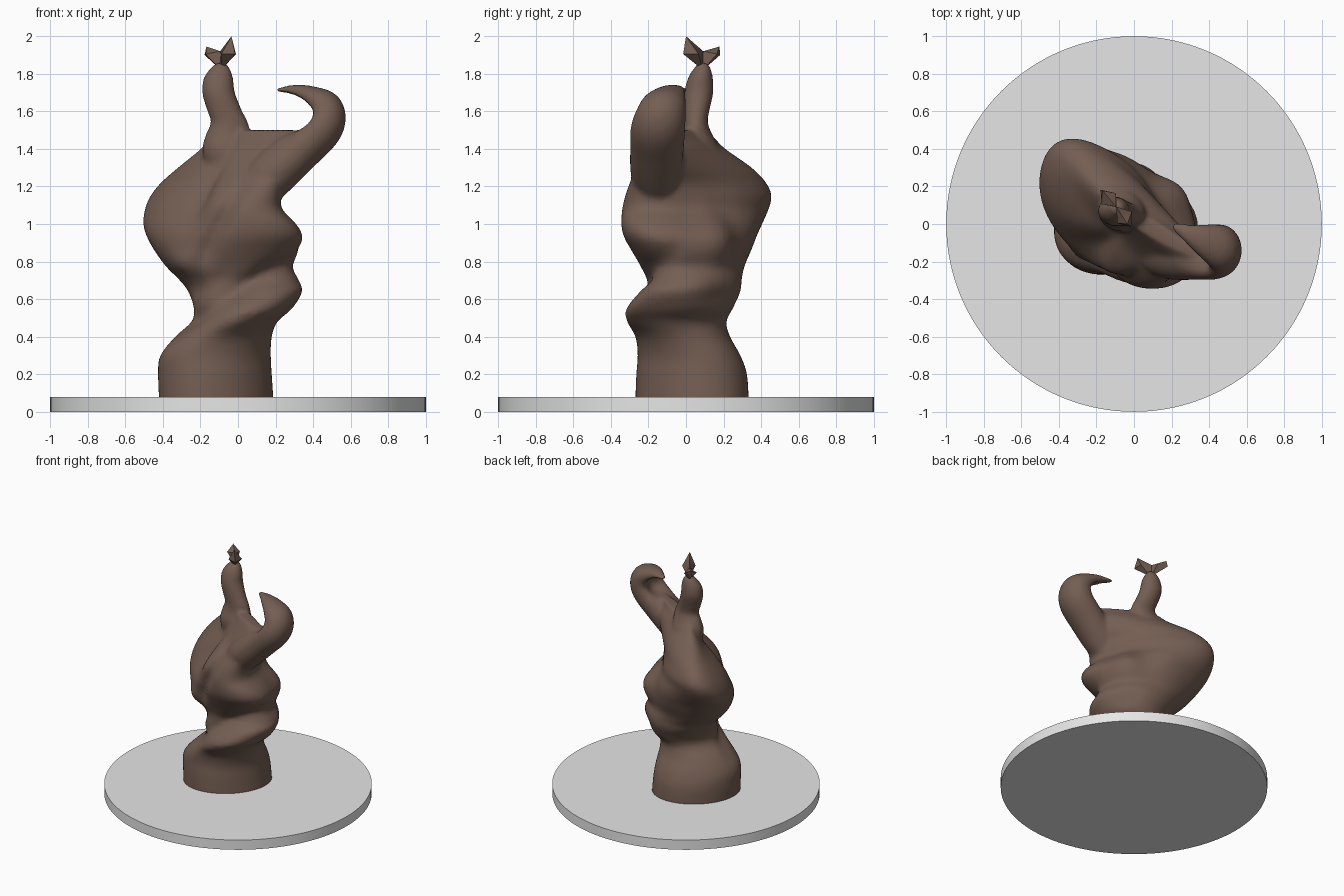
import bpy, bmesh, math
from mathutils import Vector

if "Cube" in bpy.data.objects:
    bpy.data.objects.remove(bpy.data.objects["Cube"])


def material(name, rgb):
    m = bpy.data.materials.new(name)
    m.diffuse_color = (*rgb, 1)
    m.use_nodes = True
    m.node_tree.nodes["Principled BSDF"].inputs["Base Color"].default_value = m.diffuse_color
    return m


BROWN = material("brown_clay", (0.175, 0.112, 0.085))
GREY = material("pale_grey", (0.79, 0.79, 0.80))


def make_object(name, bm, mat):
    bmesh.ops.recalc_face_normals(bm, faces=bm.faces)
    me = bpy.data.meshes.new(name)
    bm.to_mesh(me)
    ob = bpy.data.objects.new(name, me)
    bpy.context.collection.objects.link(ob)
    me.materials.append(mat)
    return ob


def smooth_rows(rows, n):
    """Catmull-Rom interpolation of table rows."""
    out = []
    for i in range(len(rows) - 1):
        a, b, c, d = (rows[max(i - 1, 0)], rows[i], rows[i + 1], rows[min(i + 2, len(rows) - 1)])
        for k in range(n):
            t = k / n
            out.append([0.5 * (2*q + (r-p)*t + (2*p-5*q+4*r-s)*t*t + (3*q-p-3*r+s)*t**3)
                        for p, q, r, s in zip(a, b, c, d)])
    return out + [list(rows[-1])]


def loft(bm, rings):
    vs = [[bm.verts.new(p) for p in r] for r in rings]
    n = len(vs[0])
    for a, b in zip(vs, vs[1:]):
        for i in range(n):
            j = (i + 1) % n
            bm.faces.new((a[i], a[j], b[j], b[i]))
    bm.faces.new(vs[0])
    bm.faces.new(vs[-1])


def bump(z, centre, width):
    return math.exp(-((z - centre) / width) ** 2)


def turn_bump(deg, centre, width):
    """Bump around the axis, wrapping at 360 degrees."""
    return bump((deg - centre + 180) % 360 - 180, 0, width)


N = 72
ANGLES = [2 * math.pi * i / N for i in range(N)]

# Twisted body: z, x min, x max, y min, y max, diagonal lean of the section
BODY = [
    (0.05, -.42, .19, -.27, .335, .2), (0.20, -.425, .18, -.265, .325, .2),
    (0.30, -.41, .175, -.255, .29, .2), (0.40, -.34, .18, -.255, .235, .1),
    (0.48, -.25, .21, -.295, .215, 0), (0.55, -.235, .29, -.305, .25, 0),
    (0.64, -.265, .345, -.255, .29, -.1), (0.70, -.31, .325, -.22, .295, -.1),
    (0.77, -.38, .29, -.24, .305, -.2), (0.85, -.44, .325, -.285, .33, -.3),
    (0.93, -.485, .345, -.33, .355, -.42), (1.0, -.505, .31, -.345, .39, -.52),
    (1.08, -.495, .235, -.34, .43, -.6), (1.15, -.465, .23, -.325, .45, -.67),
    (1.22, -.41, .25, -.30, .425, -.78), (1.30, -.32, .32, -.27, .35, -.9),
    (1.40, -.2, .38, -.24, .21, -1.0), (1.46, -.15, .37, -.22, .15, -1.15),
    (1.50, -.1, .34, -.17, .09, -1.2),
]


def body_ring(row):
    z, x0, x1, y0, y1, lean = row
    ring = []
    for t in ANGLES:
        x = (x0 + x1) / 2 + (x1 - x0) / 2 * math.cos(t)
        y = (y0 + y1) / 2 + (y1 - y0) / 2 * math.sin(t + lean)
        deg = math.degrees(math.atan2(y, x)) % 360
        # spiral fold, the groove above it, and the groove beside the left lobe
        w = max(0, -math.sin(math.radians(deg))) ** 0.7
        zr = 0.28 + (deg - 190) * 0.0026
        d = w * (0.02 * bump(z, zr, 0.07) - 0.045 * bump(z, zr + 0.15, 0.06))
        if 195 < deg < 295:
            d -= 0.045 * math.sin((deg - 195) / 100 * math.pi) * bump(z, .72 + (deg - 215) * .008, .08)
        # hollow under the left lobe, fuller back, back-right and front-left
        d -= 0.085 * turn_bump(deg, 208, 24) * bump(z, 1.13, 0.15)
        d += 0.05 * turn_bump(deg, 212, 20) * bump(z, 0.78, 0.08)
        d += 0.05 * turn_bump(deg, 98, 28) * bump(z, 1.0, 0.16)
        d += 0.06 * turn_bump(deg, 38, 26) * bump(z, 0.93, 0.13)
        d -= 0.03 * turn_bump(deg, 35, 26) * bump(z, 0.62, 0.08)
        r = math.hypot(x, y) or 1
        ring.append((x * (1 + d / r), y * (1 + d / r), z))
    return ring


bm = bmesh.new()
loft(bm, [body_ring(r) for r in smooth_rows(BODY, 4)])

# Neck with rounded head: z, centre x, centre y, radius x, radius y
NECK = [(1.2, -.06, .07, .08, .07), (1.38, -.07, .07, .12, .11), (1.48, -.055, .06, .115, .078),
        (1.54, -.045, .052, .10, .064), (1.6, -.07, .056, .094, .068), (1.7, -.104, .068, .088, .078),
        (1.78, -.104, .077, .078, .066), (1.83, -.095, .087, .052, .045), (1.86, -.09, .09, .025, .025)]
loft(bm, [[(x + a * math.cos(t), y + b * math.sin(t), z) for t in ANGLES]
          for z, x, y, a, b in smooth_rows(NECK, 4)])

# Curled horn: centre x, y, z, half thickness, half width
HORN = [(.03, -.14, 1.08, .09, .08), (.17, -.16, 1.25, .125, .13), (.33, -.155, 1.4, .12, .143),
        (.44, -.148, 1.52, .122, .145), (.452, -.132, 1.61, .11, .13), (.39, -.105, 1.67, .068, .105),
        (.3, -.065, 1.705, .038, .064), (.2, -.01, 1.71, .013, .02)]
path = smooth_rows(HORN, 5)
rings = []
for i, (x, y, z, th, wd) in enumerate(path):
    p, q = path[max(i - 1, 0)], path[min(i + 1, len(path) - 1)]
    d = Vector((q[0] - p[0], 0, q[2] - p[2])).normalized()
    out = Vector((d.z, 0, -d.x))
    cup = 0.75 * min(1, max(0, (z - 1.38) / 0.12))
    ring = []
    for t in ANGLES:
        c, s = math.cos(t), math.sin(t)
        if c < 0:
            c += cup * (1 - s * s) ** 2          # hollow inner side
        ring.append(Vector((x, y, z)) + out * (th * c) + Vector((0, wd * s, 0)))
    rings.append(ring)
loft(bm, rings)

# Fuse the three lofts into one flowing form
figure = make_object("twisted_figure", bm, BROWN)
rm = figure.modifiers.new("fuse", 'REMESH')
rm.mode = 'VOXEL'
rm.voxel_size = 0.014
rm.use_smooth_shade = True
sm = figure.modifiers.new("soften", 'SMOOTH')
sm.factor = 0.5
sm.iterations = 10
for f in figure.data.polygons:
    f.use_smooth = True

# Two pointed petals rising from a shared valley on the head
bm = bmesh.new()
across = Vector((.78, .62, 0))
for tip, side, keel, hw in [
        ((-.035, 0, 2.0), (-.05, .035, 1.905), (-.015, -.015, 1.905), .05),
        ((-.168, .178, 1.945), (-.135, .135, 1.905), (-.178, .182, 1.9), .048)]:
    side = Vector(side)
    base, t, k, n, a, b = [bm.verts.new(p) for p in (
        (-.09, .09, 1.82), tip, keel, (-.095, .092, 1.92), side + across * hw, side - across * hw)]
    for s in (a, b):
        for tri in ((base, s, k), (k, s, t), (t, s, n), (n, s, base)):
            bm.faces.new(tri)
petals = make_object("head_petals", bm, BROWN)

# Round plinth
bm = bmesh.new()
bmesh.ops.create_cone(bm, cap_ends=True, segments=128, radius1=1, radius2=1, depth=0.08)
bmesh.ops.translate(bm, verts=bm.verts, vec=(0, 0, 0.04))
plinth = make_object("round_plinth", bm, GREY)

for ob in (petals, plinth):
    bpy.ops.object.select_all(action='DESELECT')
    ob.select_set(True)
    bpy.context.view_layer.objects.active = ob
    bpy.ops.object.shade_smooth_by_angle(angle=math.radians(50))
